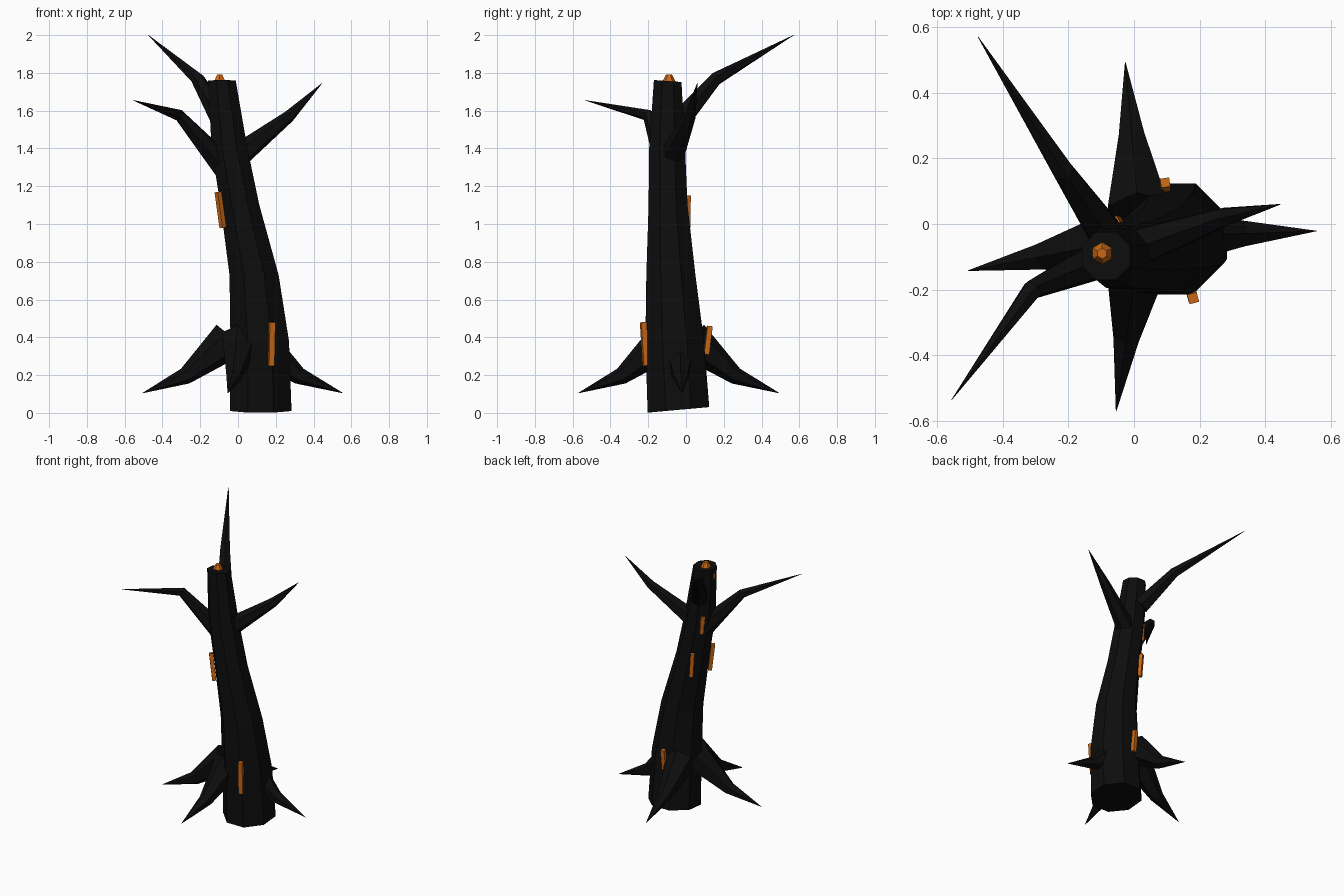
import bpy, bmesh, math
from mathutils import Vector, Matrix

cube = bpy.data.objects.get("Cube")
if cube:
    bpy.data.objects.remove(cube)


def material(name, rgb):
    m = bpy.data.materials.new(name)
    m.use_nodes = True
    m.diffuse_color = (*rgb, 1)
    bsdf = m.node_tree.nodes["Principled BSDF"]
    bsdf.inputs["Base Color"].default_value = (*rgb, 1)
    bsdf.inputs["Roughness"].default_value = 0.9
    return m


bark = material("charred black", (0.004, 0.004, 0.004))
ember = material("ember orange", (0.6, 0.14, 0.008))


def finish(bm, name, mat):
    bmesh.ops.recalc_face_normals(bm, faces=bm.faces)
    mesh = bpy.data.meshes.new(name)
    bm.to_mesh(mesh)
    bm.free()
    mesh.materials.append(mat)
    ob = bpy.data.objects.new(name, mesh)
    bpy.context.collection.objects.link(ob)
    return ob


def skin(bm, rings, sides):
    """Bridge consecutive rings and cap both ends."""
    for a, b in zip(rings, rings[1:]):
        for i in range(sides):
            j = (i + 1) % sides
            bm.faces.new((a[i], a[j], b[j], b[i]))
    bm.faces.new(rings[0][::-1])
    bm.faces.new(rings[-1])


def limb(name, points, radii, sides=6):
    """Bent, tapering limb along a short path."""
    bm = bmesh.new()
    pts = [Vector(p) for p in points]
    rings = []
    for k, p in enumerate(pts):
        before = (p - pts[k - 1]).normalized() if k else Vector()
        after = (pts[k + 1] - p).normalized() if k < len(pts) - 1 else Vector()
        axis = (before + after).normalized()
        side = axis.cross(Vector((0, 0, 1))).normalized()
        up = side.cross(axis)
        rings.append([])
        for i in range(sides):
            a = math.tau * (i + 0.5) / sides
            rings[-1].append(bm.verts.new(p + radii[k] * (math.cos(a) * side + math.sin(a) * up)))
    skin(bm, rings, sides)
    return finish(bm, name, bark)


# Leaning eight-sided trunk: centre x, centre y, height, half width, tilt in y
stations = [(0.12, -0.04, 0.016, 0.163, 0.09), (0.115, -0.06, 0.38, 0.155, 0),
            (0.085, -0.08, 0.73, 0.13, 0), (0.01, -0.095, 1.1, 0.103, 0),
            (-0.045, -0.1, 1.4, 0.095, 0), (-0.085, -0.097, 1.757, 0.073, -0.07)]
bm = bmesh.new()
rings = []
for cx, cy, z, half, tilt in stations:
    r = half / math.cos(math.pi / 8)
    ring = []
    for i in range(8):
        a = math.tau * (i + 0.5) / 8
        dy = r * math.sin(a)
        ring.append(bm.verts.new((cx + r * math.cos(a), cy + dy, z + tilt * dy)))
    rings.append(ring)
skin(bm, rings, 8)
finish(bm, "trunk", bark)

# Four roots fanned around the foot
for side, degrees in (("left", 2), ("back", 95), ("right", 191), ("front", 262)):
    a = math.radians(degrees)
    path = [(0.02 + d * math.cos(a), -0.04 + d * math.sin(a), z)
            for d, z in ((0.07, 0.385), (0.305, 0.195), (0.535, 0.105))]
    limb(side + "_root", path, (0.105, 0.045, 0.001))

# Three bare branches
limb("back_branch", [(-0.085, -0.03, 1.55), (-0.215, 0.16, 1.77), (-0.475, 0.57, 2.0)],
     (0.06, 0.036, 0.001))
limb("front_branch", [(-0.06, -0.09, 1.29), (-0.31, -0.2, 1.575), (-0.555, -0.535, 1.655)],
     (0.07, 0.032, 0.001))
limb("left_branch", [(0.0, -0.075, 1.36), (0.27, 0.02, 1.57), (0.445, 0.06, 1.745)],
     (0.065, 0.032, 0.001))

# Glowing cracks: slim blocks lying along the bark between two points
cracks = {
    "front_crack": ((0.175, -0.212, 0.25), (0.18, -0.226, 0.48), 15, 0.03),
    "back_crack": ((0.095, 0.108, 0.31), (0.095, 0.126, 0.46), 8, 0.028),
    "side_crack": ((-0.08, -0.158, 0.98), (-0.106, -0.158, 1.17), 40, 0.026),
    "middle_crack": ((-0.045, 0.005, 0.98), (-0.058, 0.008, 1.15), 30, 0.026),
    "upper_crack": ((-0.098, -0.035, 1.29), (-0.108, -0.036, 1.42), 45, 0.026),
    "small_crack": ((-0.147, -0.1, 1.68), (-0.15, -0.1, 1.72), 0, 0.016),
}
for name, (low, high, turn, width) in cracks.items():
    low, high = Vector(low), Vector(high)
    axis = high - low
    bm = bmesh.new()
    bmesh.ops.create_cube(bm, size=1, matrix=Matrix.Diagonal((width, width, axis.length, 1)))
    bm.transform(Matrix.Translation((low + high) / 2)
                 @ Vector((0, 0, 1)).rotation_difference(axis).to_matrix().to_4x4()
                 @ Matrix.Rotation(math.radians(turn), 4, "Z"))
    finish(bm, name, ember)

# Glowing core on the broken top
bm = bmesh.new()
bmesh.ops.create_cone(bm, cap_ends=True, segments=6, radius1=0.036, radius2=0.016, depth=0.04,
                      matrix=Matrix.Translation((-0.097, -0.09, 1.771)))
finish(bm, "glowing_core", ember)
